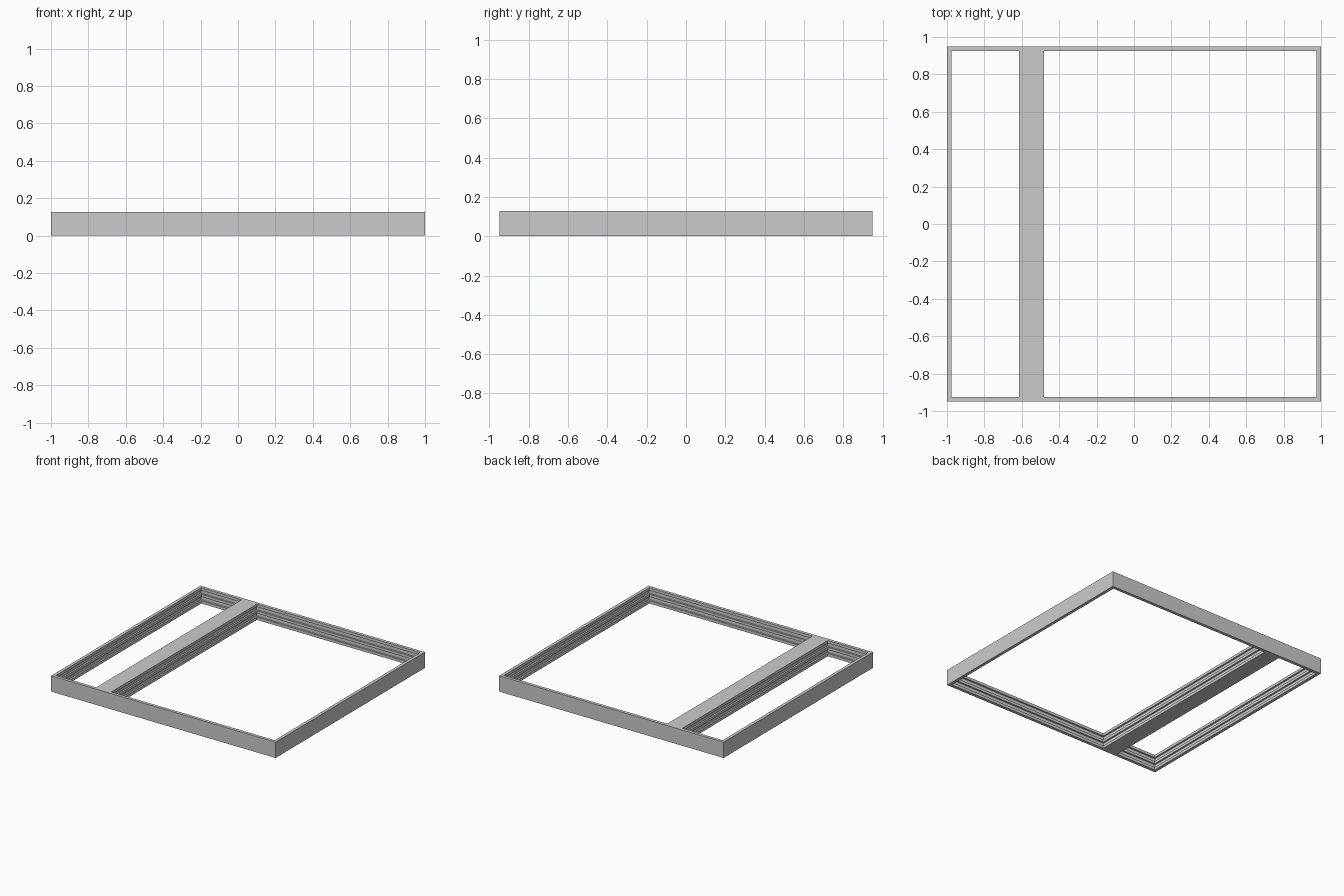
import bpy, bmesh

if "Cube" in bpy.data.objects:
    bpy.data.objects.remove(bpy.data.objects["Cube"])

H = 0.127          # frame height
WALL = 0.025       # rail thickness
GROOVE = 0.013     # depth of the inner grooves
X, Y = 1.0, 0.95   # half sizes
BAR = (-0.615, -0.48)  # divider extent in x


def stacked_rectangles(name, x0, x1, y0, y1, profile):
    """Solid made of rectangular loops; profile is (outward offset, z) pairs."""
    bm = bmesh.new()
    loops = []
    for o, z in profile:
        loops.append([bm.verts.new(p) for p in (
            (x0 - o, y0 - o, z), (x1 + o, y0 - o, z),
            (x1 + o, y1 + o, z), (x0 - o, y1 + o, z))])
    for a, b in zip(loops, loops[1:]):
        for i in range(4):
            j = (i + 1) % 4
            bm.faces.new((a[i], a[j], b[j], b[i]))
    bm.faces.new(loops[0][::-1])
    bm.faces.new(loops[-1])
    bmesh.ops.recalc_face_normals(bm, faces=bm.faces)
    mesh = bpy.data.meshes.new(name)
    bm.to_mesh(mesh)
    bm.free()
    obj = bpy.data.objects.new(name, mesh)
    bpy.context.collection.objects.link(obj)
    return obj


# Outer block of the frame with its divider
frame = stacked_rectangles("window_frame", -X, X, -Y, Y, [(0, 0), (0, H)])

# Inner profile: three lips with two grooves between them
g = GROOVE
profile = [(0, -0.05), (0, 0.022), (g, 0.022), (g, 0.053), (0, 0.053),
           (0, 0.074), (g, 0.074), (g, 0.105), (0, 0.105), (0, H + 0.05)]

# Cut the narrow and the wide opening
openings = {"narrow_opening": (-X + WALL, BAR[0]),
            "wide_opening": (BAR[1], X - WALL)}
bpy.context.view_layer.objects.active = frame
for name, (x0, x1) in openings.items():
    cutter = stacked_rectangles(name, x0, x1, -Y + WALL, Y - WALL, profile)
    cutter.hide_render = True
    mod = frame.modifiers.new(name, 'BOOLEAN')
    mod.operation = 'DIFFERENCE'
    mod.solver = 'EXACT'
    mod.object = cutter
    bpy.ops.object.modifier_apply(modifier=mod.name)
    bpy.data.objects.remove(cutter)
